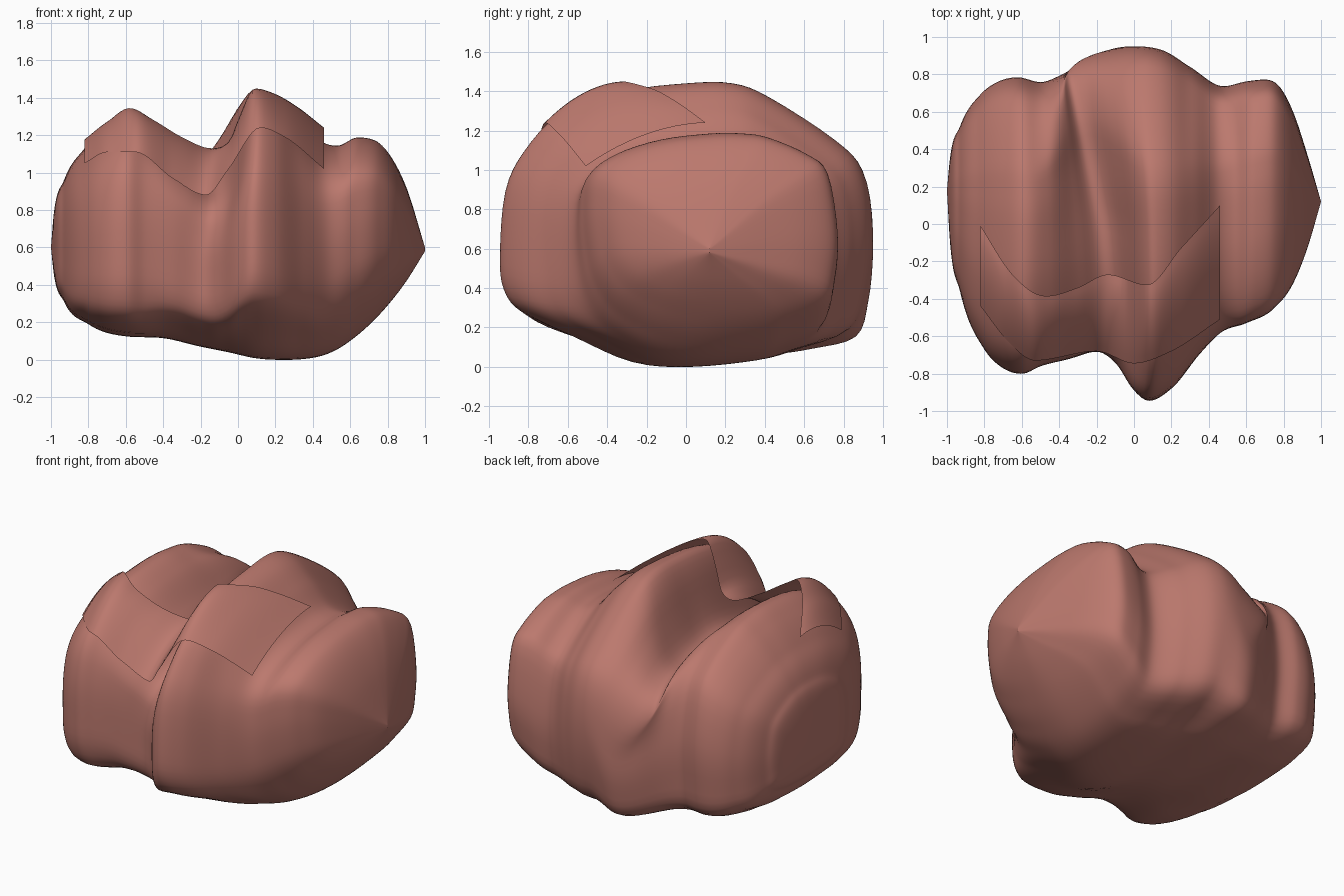
import bpy, bmesh, math

if "Cube" in bpy.data.objects:
    bpy.data.objects.remove(bpy.data.objects["Cube"])

mat = bpy.data.materials.new("dusty_salmon")
mat.diffuse_color = (0.50, 0.19, 0.155, 1)
mat.use_nodes = True
mat.node_tree.nodes["Principled BSDF"].inputs["Base Color"].default_value = mat.diffuse_color


def curve(pts):
    """Smooth interpolation through (x, value) points, flat at peaks and dips."""
    xs, ys = [p[0] for p in pts], [p[1] for p in pts]
    n = len(xs)
    h = [b - a for a, b in zip(xs, xs[1:])]
    d = [(ys[i + 1] - ys[i]) / h[i] for i in range(n - 1)]
    m = [d[0]]
    for i in range(1, n - 1):
        a, b = d[i - 1], d[i]
        c = (a * h[i] + b * h[i - 1]) / (h[i] + h[i - 1])
        lim = 2.5 * min(abs(a), abs(b))
        m.append(max(-lim, min(lim, c)) if a * b > 0 else 0)
    m.append(d[-1])

    def f(x):
        i = max(0, min(n - 2, sum(1 for v in xs if v <= x) - 1))
        t = min(1, max(0, (x - xs[i]) / h[i]))
        return (ys[i] * (1 + 2 * t) * (1 - t) ** 2 + m[i] * h[i] * t * (1 - t) ** 2
                + ys[i + 1] * t * t * (3 - 2 * t) + m[i + 1] * h[i] * t * t * (t - 1))
    return f


def smooth_loop(pts, sub):
    """Closed Catmull-Rom loop."""
    out, n = [], len(pts)
    for i in range(n):
        p = [pts[(i + k) % n] for k in (-1, 0, 1, 2)]
        for s in range(sub):
            t = s / sub
            out.append(tuple(0.5 * (2 * b + (c - a) * t + (2 * a - 5 * b + 4 * c - e) * t * t
                                    + (3 * b - a - 3 * c + e) * t ** 3) for a, b, c, e in zip(*p)))
    return out


def ramp(x, a, b):
    t = min(1, max(0, (x - a) / (b - a)))
    return t * t * (3 - 2 * t)


def make(name, rows, closed):
    bm = bmesh.new()
    vs = [[bm.verts.new(p) for p in r] for r in rows]
    for a, b in zip(vs, vs[1:]):
        for j in range(len(a) if closed else len(a) - 1):
            k = (j + 1) % len(a)
            bm.faces.new((a[j], b[j], b[k], a[k]))
    if closed:
        bmesh.ops.remove_doubles(bm, verts=bm.verts, dist=1e-4)
    bmesh.ops.recalc_face_normals(bm, faces=bm.faces)
    if not closed and sum(f.normal.z for f in bm.faces) < 0:
        bmesh.ops.reverse_faces(bm, faces=bm.faces)
    for f in bm.faces:
        f.smooth = True
    me = bpy.data.meshes.new(name)
    bm.to_mesh(me)
    bm.free()
    me.materials.append(mat)
    ob = bpy.data.objects.new(name, me)
    bpy.context.collection.objects.link(ob)
    return ob


# Outline curves along x: top, bottom, front and back limits
top = curve([(-1, .6), (-.985, .78), (-.93, .96), (-.82, 1.13), (-.7, 1.26), (-.58, 1.325), (-.45, 1.26),
             (-.3, 1.1), (-.18, 1.0), (-.1, 1.05), (-.04, 1.18), (.02, 1.34), (.1, 1.44), (.2, 1.41),
             (.32, 1.3), (.45, 1.16), (.53, 1.14), (.64, 1.185), (.73, 1.17), (.82, 1.08), (.9, .92), (1, .6)])
bottom = curve([(-1, .6), (-.985, .46), (-.93, .31), (-.8, .19), (-.6, .125), (-.4, .115),
                (-.2, .07), (-.05, .04), (.1, .008), (.25, 0), (.4, .01), (.5, .04), (.65, .14),
                (.8, .29), (.9, .42), (1, .58)])
front = curve([(-1, .18), (-.985, -.08), (-.93, -.36), (-.8, -.67), (-.7, -.77), (-.6, -.80),
               (-.5, -.76), (-.35, -.72), (-.2, -.68), (-.1, -.74), (0, -.89), (.08, -.945), (.2, -.88),
               (.35, -.7), (.47, -.58), (.6, -.53), (.75, -.45), (.85, -.32), (.93, -.12), (1, .12)])
back = curve([(-1, .18), (-.985, .34), (-.93, .52), (-.82, .69), (-.72, .76), (-.62, .78), (-.5, .755),
              (-.4, .79), (-.25, .88), (-.1, .94), (0, .95), (.15, .93), (.3, .84), (.48, .735),
              (.6, .76), (.7, .77), (.78, .73), (.85, .6), (.93, .36), (1, .12)])

# Cross-section templates: middle ridge, right lobe, left lobe and the valley
mid_sec = smooth_loop([(-1, .4), (-.97, .62), (-.87, .76), (-.68, .89), (-.35, .97), (0, 1), (.25, 1),
                       (.45, .95), (.8, .8), (.95, .69), (1, .5), (.97, .28), (.88, .13), (.6, .06),
                       (.4, .025), (0, 0), (-.3, .015), (-.6, .1), (-.88, .19), (-.98, .27)], 4)
right_sec = smooth_loop([(-.98, .46), (-1, .64), (-.96, .8), (-.75, .9), (-.4, .97), (0, 1), (.25, 1),
                         (.45, .98), (.75, .9), (.92, .8), (1, .5), (.98, .28), (.9, .13), (.6, .05),
                         (.4, .02), (0, 0), (-.3, .025), (-.55, .08), (-.78, .17), (-.92, .3)], 4)
left_sec = smooth_loop([(-1, .37), (-.99, .58), (-.92, .75), (-.75, .87), (-.4, .97), (0, 1), (.25, .99),
                        (.45, .96), (.75, .86), (.92, .74), (1, .5), (.99, .27), (.93, .1), (.65, .03),
                        (.4, .01), (0, 0), (-.3, .01), (-.6, .03), (-.88, .09), (-.98, .2)], 4)
valley_sec = smooth_loop([(-1, .4), (-1, .62), (-.96, .76), (-.8, .87), (-.4, .98), (0, 1), (.3, 1),
                          (.58, 1), (.83, .92), (.96, .74), (1, .5), (.98, .27), (.91, .1), (.65, .04),
                          (.4, .015), (0, 0), (-.3, .01), (-.6, .06), (-.88, .13), (-.98, .22)], 4)

# Main lumpy body, lofted along x
N = 150
rows = []
for i in range(N + 1):
    x = -math.cos(math.pi * i / N)
    zt, zb, yf, yb = top(x), bottom(x), front(x), back(x)
    w = [0, ramp(x, .25, .6), 1 - ramp(x, -.55, -.28), 0]
    w[3] = ramp(x, -.55, -.28) * (1 - ramp(x, -.15, .1))
    w[0] = 1 - sum(w)
    row = []
    for four in zip(mid_sec, right_sec, left_sec, valley_sec):
        u = sum(k * p[0] for k, p in zip(w, four))
        v = sum(k * p[1] for k, p in zip(w, four))
        y = (yf + yb) / 2 + u * (yb - yf) / 2
        # the valley leans sideways from front to back
        lean = -(.2 if y > 0 else .1) * y * math.exp(-((x + .15) / .19) ** 2) * ramp(v, .5, .95)
        row.append((x + lean, y, zb + v * (zt - zb)))
    rows.append(row)
make("lumpy_body", rows, True)

# Thin overlapping sheet on the front part of the top
fy = curve([(-.82, -.44), (-.68, -.62), (-.53, -.73), (-.2, -.68), (0, -.745), (.2, -.68), (.46, -.51)])
fz = curve([(-.82, 1.05), (-.7, 1.11), (-.55, 1.11), (-.35, .97), (-.17, .88), (-.05, 1.02), (.12, 1.24),
            (.25, 1.19), (.46, 1.02)])
by = curve([(-.82, -.01), (-.65, -.27), (-.47, -.385), (-.3, -.34), (-.14, -.27), (.07, -.325),
            (.25, -.13), (.46, .1)])
bz = curve([(-.82, 1.17), (-.7, 1.27), (-.58, 1.345), (-.45, 1.28), (-.3, 1.19), (-.14, 1.13), (-.05, 1.16),
            (0, 1.28), (.09, 1.45), (.2, 1.42), (.32, 1.35), (.46, 1.24)])
rows = []
for i in range(61):
    x = -.82 + 1.28 * i / 60
    rows.append([(x, fy(x) + (by(x) - fy(x)) * t,
                  fz(x) + (bz(x) - fz(x)) * t + .2 * t * (1 - t))
                 for t in [k / 12 for k in range(13)]])
make("top_flap", rows, False)
